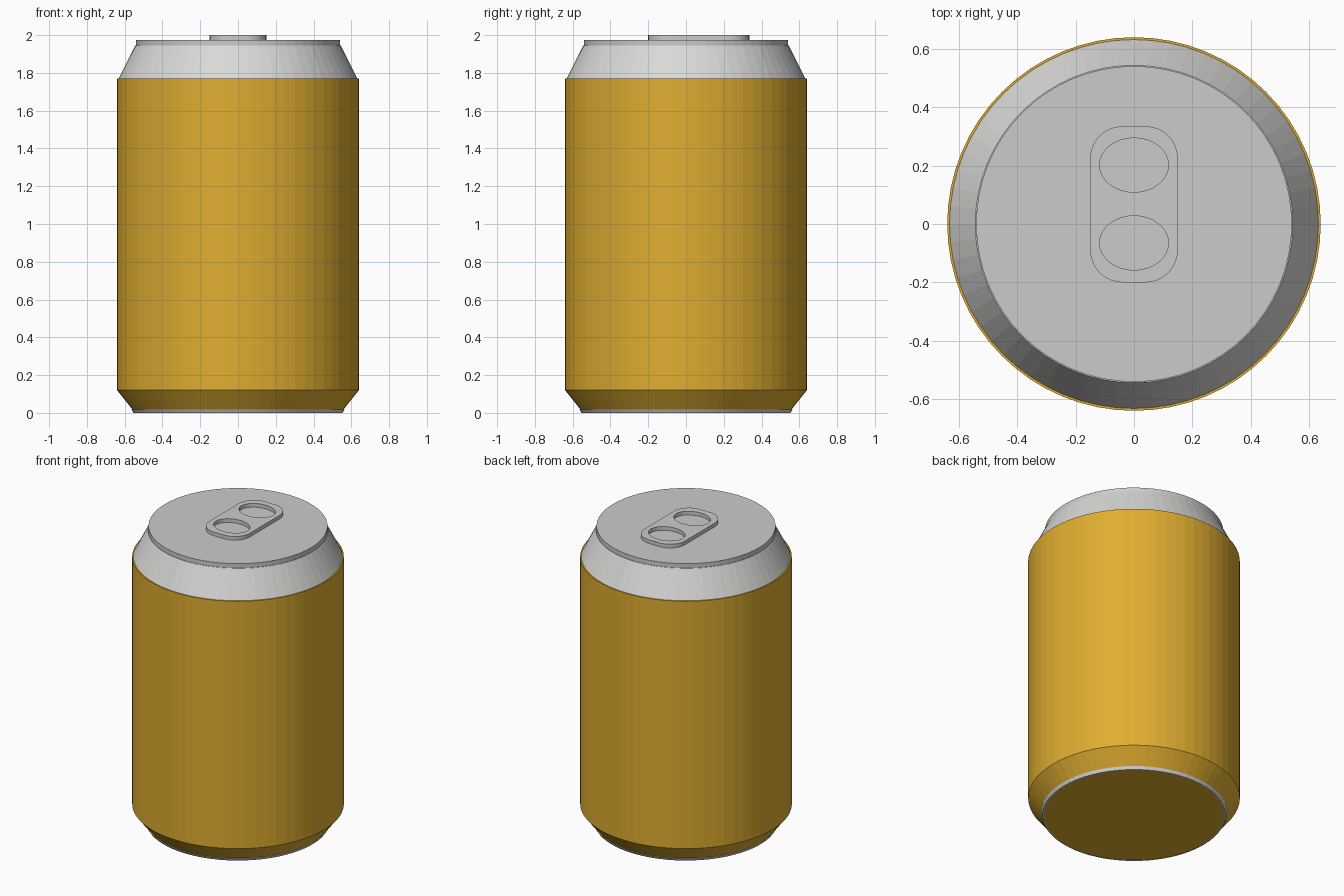
import bpy, bmesh, math

if "Cube" in bpy.data.objects:
    bpy.data.objects.remove(bpy.data.objects["Cube"])

SEG = 64

def material(name, rgb):
    m = bpy.data.materials.new(name)
    m.diffuse_color = (*rgb, 1.0)
    m.use_nodes = True
    m.node_tree.nodes["Principled BSDF"].inputs["Base Color"].default_value = m.diffuse_color
    return m

gold = material("golden_yellow", (0.74, 0.42, 0.03))
silver = material("silver", (0.69, 0.69, 0.68))
lid_grey = material("lid_grey", (0.60, 0.60, 0.59))

def finish(name, bm, mat):
    bmesh.ops.recalc_face_normals(bm, faces=bm.faces)
    me = bpy.data.meshes.new(name)
    bm.to_mesh(me)
    bm.free()
    ob = bpy.data.objects.new(name, me)
    bpy.context.collection.objects.link(ob)
    me.materials.append(mat)
    return ob

def lathe(name, profile, mat, cap_bottom=True, cap_top=True):
    """Revolve (radius, z) points around z."""
    bm = bmesh.new()
    rings = []
    for r, z in profile:
        rings.append([bm.verts.new((r * math.cos(2 * math.pi * i / SEG),
                                    r * math.sin(2 * math.pi * i / SEG), z))
                      for i in range(SEG)])
    for a, b in zip(rings, rings[1:]):
        for i in range(SEG):
            j = (i + 1) % SEG
            bm.faces.new((a[i], a[j], b[j], b[i]))
    if cap_bottom:
        bm.faces.new(rings[0])
    if cap_top:
        bm.faces.new(rings[-1])
    return finish(name, bm, mat)

# Painted body with tapered foot
lathe("body", [(0.548, 0.002), (0.56, 0.02), (0.64, 0.12), (0.64, 1.77)], gold)

# Thin bare-metal band around the foot
lathe("foot_band", [(0.546, 0.0), (0.553, 0.0), (0.564, 0.018), (0.555, 0.018)],
      silver, False, False)

# Shoulder cone
lathe("shoulder", [(0.632, 1.765), (0.632, 1.77), (0.544, 1.945)], silver)

# Lid disc with its rim
lathe("lid", [(0.541, 1.94), (0.541, 1.975)], lid_grey)

# Pull tab: rounded plate with two oval holes, extruded from a filled 2D curve
def loop_rounded(w, y0, y1, r, n=8):
    pts = []
    for cx, cy, a0 in ((w - r, y1 - r, 0), (-w + r, y1 - r, 90),
                       (-w + r, y0 + r, 180), (w - r, y0 + r, 270)):
        for k in range(n + 1):
            a = math.radians(a0 + 90 * k / n)
            pts.append((cx + r * math.cos(a), cy + r * math.sin(a)))
    return pts

def loop_oval(cy, rx, ry, n=32):
    return [(rx * math.cos(2 * math.pi * k / n), cy + ry * math.sin(2 * math.pi * k / n))
            for k in range(n)]

bm = bmesh.new()
edges = []
for pts in (loop_rounded(0.15, -0.20, 0.335, 0.11),
            loop_oval(0.202, 0.118, 0.093), loop_oval(-0.065, 0.118, 0.093)):
    vs = [bm.verts.new((x, y, 1.975)) for x, y in pts]
    edges += [bm.edges.new((vs[i], vs[(i + 1) % len(vs)])) for i in range(len(vs))]
bmesh.ops.triangle_fill(bm, use_beauty=True, use_dissolve=False, edges=edges)
ext = bmesh.ops.extrude_face_region(bm, geom=bm.faces[:])
bmesh.ops.translate(bm, vec=(0, 0, 0.025),
                    verts=[g for g in ext["geom"] if isinstance(g, bmesh.types.BMVert)])
# Remove the hidden underside
under = [f for f in bm.faces if all(v.co.z < 1.98 for v in f.verts)]
bmesh.ops.delete(bm, geom=under, context="FACES")
finish("pull_tab", bm, lid_grey)
